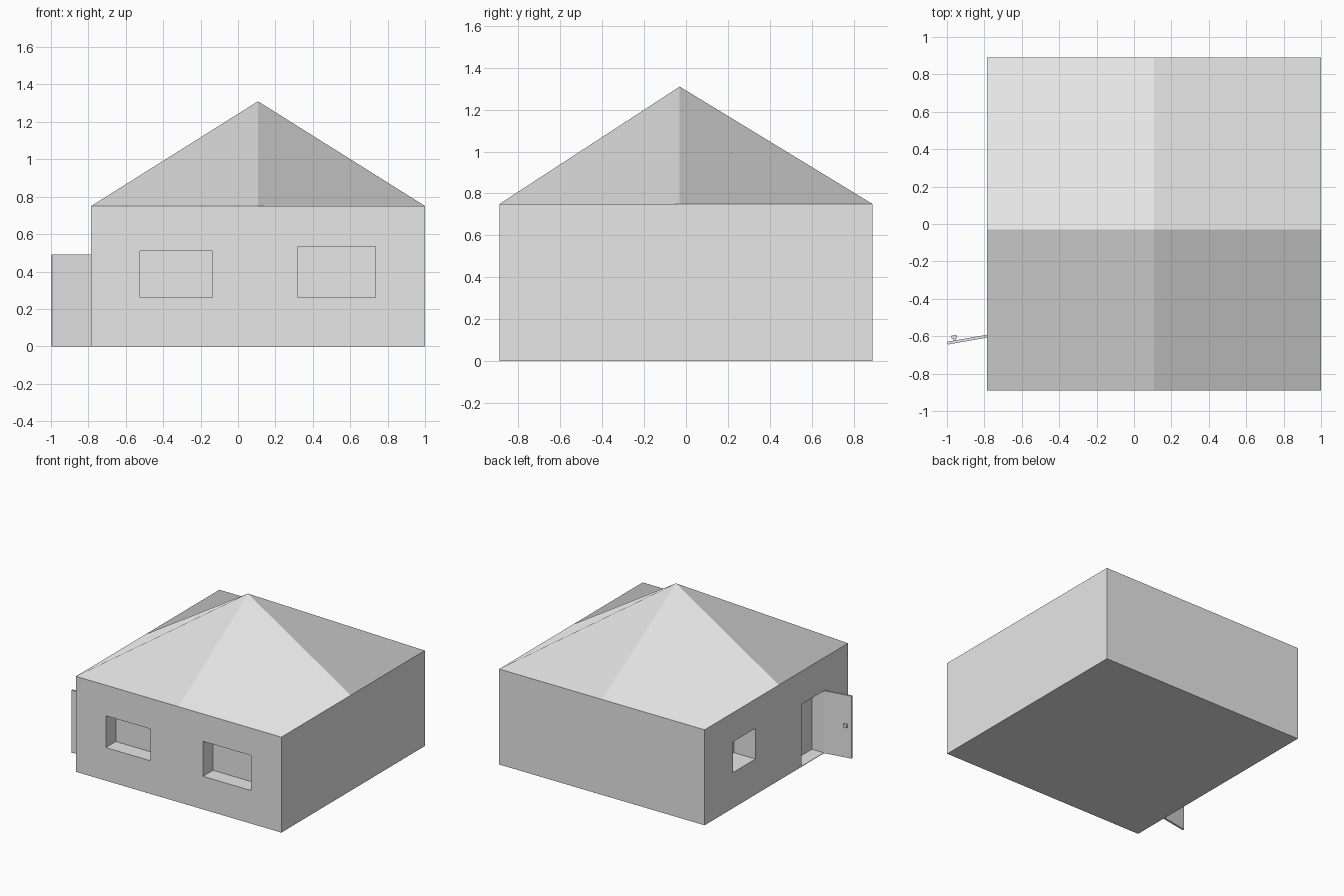
import bpy
import bmesh
import math
from mathutils import Matrix, Vector

old = bpy.data.objects.get("Cube")
if old:
    bpy.data.objects.remove(old, do_unlink=True)

# One plain grey for the whole house
grey = bpy.data.materials.new("plain_grey")
grey.use_nodes = True
colour = (0.8, 0.8, 0.8, 1.0)
grey.diffuse_color = colour
grey.node_tree.nodes["Principled BSDF"].inputs["Base Color"].default_value = colour

# Main outline of the house
X0, X1 = -0.785, 1.0
Y0, Y1 = -0.89, 0.89
EAVE, PEAK = 0.75, 1.31
MID_X, MID_Y = 0.107, -0.03


def box(name, low, high, matrix=None):
    """Axis-aligned box between two corners, optionally moved by a matrix."""
    low, high = Vector(low), Vector(high)
    bm = bmesh.new()
    bmesh.ops.create_cube(bm, size=1)
    bmesh.ops.scale(bm, vec=high - low, verts=bm.verts)
    bmesh.ops.translate(bm, vec=(low + high) / 2, verts=bm.verts)
    mesh = bpy.data.meshes.new(name)
    bm.to_mesh(mesh)
    bm.free()
    mesh.materials.append(grey)
    obj = bpy.data.objects.new(name, mesh)
    if matrix:
        obj.matrix_world = matrix
    bpy.context.collection.objects.link(obj)
    return obj


# Walls with recessed windows and doorway
walls = box("walls", (X0, Y0, 0), (X1, Y1, EAVE))
OUT = 0.1
recesses = [
    box("front_window_right_cutter", (-0.525, Y0 - OUT, 0.26), (-0.135, Y0 + 0.124, 0.51)),
    box("front_window_left_cutter", (0.32, Y0 - OUT, 0.26), (0.735, Y0 + 0.124, 0.535)),
    box("side_window_cutter", (X0 - OUT, 0.26, 0.28), (X0 + 0.185, 0.54, 0.52)),
    box("doorway_cutter", (X0 - OUT, -0.59, 0.004), (X0 + 0.104, -0.31, 0.49)),
]
for cutter in recesses:
    cutter.hide_render = True
    mod = walls.modifiers.new(cutter.name, "BOOLEAN")
    mod.operation = "DIFFERENCE"
    mod.solver = "EXACT"
    mod.object = cutter

# Bake the cuts, then open the top, which the roof closes
bpy.context.view_layer.update()
evaluated = walls.evaluated_get(bpy.context.evaluated_depsgraph_get())
cut_mesh = bpy.data.meshes.new_from_object(evaluated)
walls.modifiers.clear()
walls.data = cut_mesh
for cutter in recesses:
    bpy.data.objects.remove(cutter, do_unlink=True)
bm = bmesh.new()
bm.from_mesh(cut_mesh)
top = [f for f in bm.faces if f.calc_center_median().z > EAVE - 0.001]
bmesh.ops.delete(bm, geom=top, context="FACES")
bm.to_mesh(cut_mesh)
bm.free()

# Roof: a two-by-two grid with its middle point raised
verts = [(x, y, PEAK if (x, y) == (MID_X, MID_Y) else EAVE)
         for y in (Y0, MID_Y, Y1) for x in (X0, MID_X, X1)]
faces = [(i, i + 1, i + 4, i + 3) for i in (0, 1, 3, 4)]
roof_mesh = bpy.data.meshes.new("roof")
roof_mesh.from_pydata(verts, [], faces)
roof_mesh.materials.append(grey)
roof = bpy.data.objects.new("roof", roof_mesh)
bpy.context.collection.objects.link(roof)

# Open door, swung out from its hinge, with a knob on the inner side
hinge = Matrix.Translation((X0, -0.592, 0)) @ Matrix.Rotation(math.radians(10), 4, "Z")
box("door", (-0.216, -0.015, 0), (0.01, 0, 0.49), hinge)
box("knob_stem", (-0.182, -0.002, 0.252), (-0.17, 0.01, 0.264), hinge)
box("knob", (-0.19, 0.01, 0.245), (-0.162, 0.028, 0.271), hinge)
